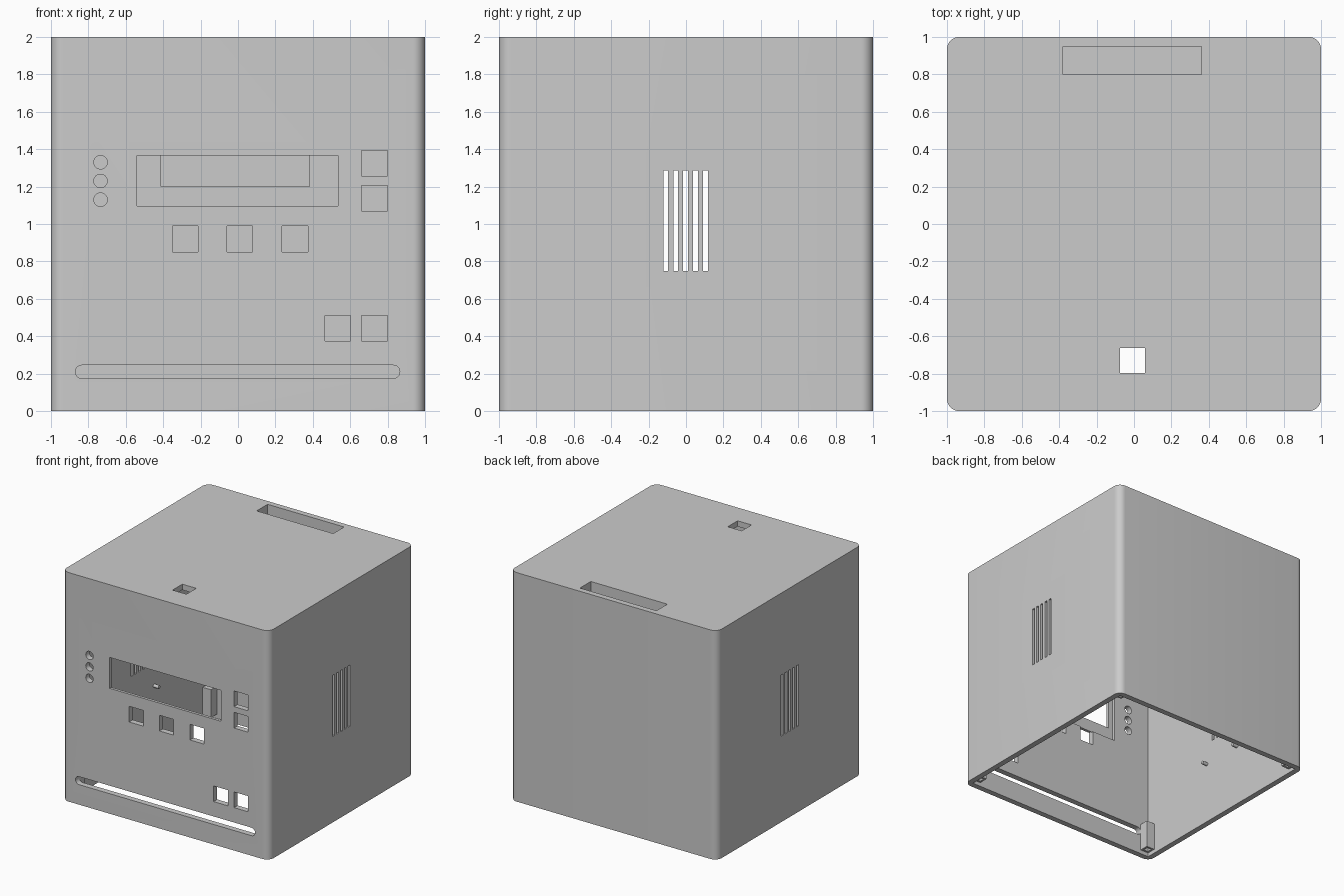
import bpy, bmesh, math
from mathutils import Vector

old = bpy.data.objects.get("Cube")
if old:
    bpy.data.objects.remove(old, do_unlink=True)

grey = bpy.data.materials.new("plain_grey")
grey.use_nodes = True
GREY = (0.6, 0.6, 0.6, 1)
grey.diffuse_color = GREY
grey.node_tree.nodes["Principled BSDF"].inputs["Base Color"].default_value = GREY

WALL = 0.05
IN = 1 - WALL


def prism(name, u, v, axis, span, r=0, seg=8):
    """Rounded rectangle u by v, extruded over span along the axis."""
    outline = []
    if r == 0:
        outline = [(u[0], v[0]), (u[1], v[0]), (u[1], v[1]), (u[0], v[1])]
    else:
        corners = [(u[1] - r, v[1] - r), (u[0] + r, v[1] - r),
                   (u[0] + r, v[0] + r), (u[1] - r, v[0] + r)]
        for q, (cu, cv) in enumerate(corners):
            for i in range(seg + 1):
                a = math.pi / 2 * (q + i / seg)
                outline.append((cu + r * math.cos(a), cv + r * math.sin(a)))

    def place(a, b, t):
        return {"x": (t, a, b), "y": (a, t, b), "z": (a, b, t)}[axis]

    bm = bmesh.new()
    face = bm.faces.new([bm.verts.new(place(a, b, span[0])) for a, b in outline])
    ext = bmesh.ops.extrude_face_region(bm, geom=[face])
    verts = [e for e in ext["geom"] if isinstance(e, bmesh.types.BMVert)]
    bmesh.ops.translate(bm, verts=verts, vec=Vector(place(0, 0, span[1] - span[0])))
    bmesh.ops.recalc_face_normals(bm, faces=bm.faces)
    mesh = bpy.data.meshes.new(name)
    bm.to_mesh(mesh)
    bm.free()
    ob = bpy.data.objects.new(name, mesh)
    bpy.context.collection.objects.link(ob)
    mesh.materials.append(grey)
    return ob


def cut(target, *args, **kw):
    """Subtract a prism from the target."""
    tool = prism("cutter", *args, **kw)
    tool.hide_render = True
    mod = target.modifiers.new("cut", "BOOLEAN")
    mod.operation = "DIFFERENCE"
    mod.solver = "EXACT"
    mod.object = tool
    bpy.context.view_layer.objects.active = target
    bpy.ops.object.modifier_apply(modifier=mod.name)
    bpy.data.objects.remove(tool, do_unlink=True)


def around(c, size):
    return (c - size / 2, c + size / 2)


# Hollow case, open underneath
case = prism("case", (-1, 1), (-1, 1), "z", (0, 2), r=0.065)
cut(case, (-IN, IN), (-IN, IN), "z", (-0.2, 2 - WALL))

# Display window with a board recess behind it
FRONT = (-1.1, -0.9)
cut(case, (-0.585, 0.585), (0.98, 1.48), "y", (-0.975, -0.9))
cut(case, (-0.54, 0.535), (1.095, 1.365), "y", FRONT)

# Square button holes
for x, z in [(-0.283, 0.92), (0.01, 0.92), (0.305, 0.92), (0.73, 1.325),
             (0.73, 1.138), (0.533, 0.443), (0.73, 0.443)]:
    cut(case, around(x, 0.137), around(z, 0.137), "y", FRONT)

# Round indicator holes
for z in (1.13, 1.23, 1.33):
    cut(case, around(-0.735, 0.072), around(z, 0.072), "y", FRONT, r=0.0359)

# Long rounded slit
cut(case, (-0.87, 0.865), (0.175, 0.245), "y", FRONT, r=0.0349)

# Side vents, through both walls
for i in range(-2, 3):
    for span in ((-1.1, -0.9), (0.9, 1.1)):
        cut(case, around(i * 0.053 - 0.002, 0.026), (0.75, 1.285), "x", span)

# Top square hole and rear slot
cut(case, (-0.075, 0.06), (-0.797, -0.662), "z", (1.9, 2.1))
cut(case, (-0.38, 0.36), (0.8, IN), "z", (1.9, 2.1))

# Pocket hanging below the rear slot
pocket = prism("slot_pocket", (-0.415, 0.385), (0.77, IN), "z", (1.2, 2 - WALL))
cut(pocket, (-0.38, 0.36), (0.8, IN + 0.02), "z", (1.23, 2.1))

# Hollow screw posts in the bottom corners
for sx, side in ((-1, "right"), (1, "left")):
    for sy, end in ((-1, "front"), (1, "back")):
        post = prism(f"screw_post_{end}_{side}", around(sx * 0.91, 0.08),
                     around(sy * 0.91, 0.08), "z", (0.035, 0.28))
        cut(post, around(sx * 0.91, 0.045), around(sy * 0.91, 0.045), "z", (-0.1, 0.2))

# Small mounting pegs on the inner side wall
for y in (-0.19, 0.2):
    for z in (0.55, 1.49):
        prism("mounting_peg", around(y, 0.03), around(z, 0.03), "x",
              (-IN - 0.01, -IN + 0.05), r=0.0149, seg=4)

# Smooth the rounded corners only
for ob in bpy.context.collection.objects:
    ob.select_set(ob.type == "MESH" and ob.name.startswith(("case", "mounting")))
bpy.context.view_layer.objects.active = case
bpy.ops.object.shade_smooth_by_angle(angle=math.radians(35))
